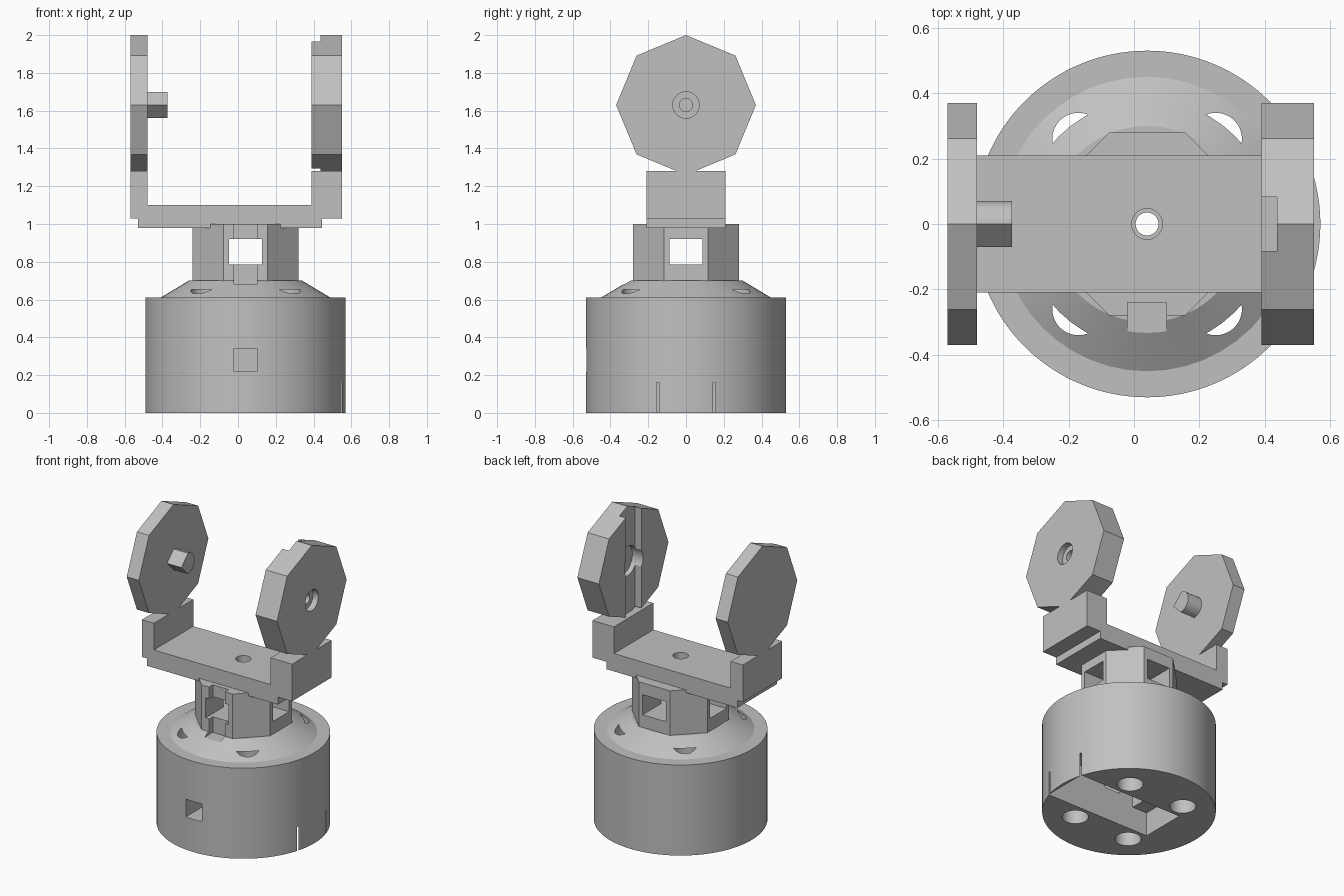
import bpy, bmesh, math
from mathutils import Matrix, Vector

default = bpy.data.objects.get("Cube")
if default:
    bpy.data.objects.remove(default, do_unlink=True)

grey = bpy.data.materials.new("plain_grey")
grey.use_nodes = True
colour = (0.53, 0.53, 0.53, 1)
grey.diffuse_color = colour
grey.node_tree.nodes["Principled BSDF"].inputs["Base Color"].default_value = colour

AXIS = 0.04      # x of the turntable axis
HUB = 1.63       # z of the disc centres


def finish(name, bm):
    bmesh.ops.recalc_face_normals(bm, faces=bm.faces)
    mesh = bpy.data.meshes.new(name)
    bm.to_mesh(mesh)
    bm.free()
    mesh.materials.append(grey)
    obj = bpy.data.objects.new(name, mesh)
    bpy.context.collection.objects.link(obj)
    return obj


def box(name, x, y, z):
    bm = bmesh.new()
    bmesh.ops.create_cube(bm, size=1)
    for v in bm.verts:
        v.co = Vector(r[0] + (c + 0.5) * (r[1] - r[0]) for c, r in zip(v.co, (x, y, z)))
    return finish(name, bm)


def upright(name, x, y, z, r, sides=64, r_top=None, turn=0):
    """Cylinder or cone along z."""
    bm = bmesh.new()
    place = Matrix.Translation((x, y, sum(z) / 2)) @ Matrix.Rotation(turn, 4, 'Z')
    bmesh.ops.create_cone(bm, cap_ends=True, segments=sides, radius1=r,
                          radius2=r if r_top is None else r_top,
                          depth=z[1] - z[0], matrix=place)
    return finish(name, bm)


def extrude_x(name, outline, x):
    """Extrude a (y, z) outline along x."""
    bm = bmesh.new()
    face = bm.faces.new([bm.verts.new((x[0], y, z)) for y, z in outline])
    moved = bmesh.ops.extrude_face_region(bm, geom=[face])["geom"]
    bmesh.ops.translate(bm, vec=(x[1] - x[0], 0, 0),
                        verts=[v for v in moved if isinstance(v, bmesh.types.BMVert)])
    return finish(name, bm)


def ring(r, sides):
    """Outline around the hub with a corner on top."""
    steps = [math.tau * i / sides for i in range(sides)]
    return [(r * math.sin(a), HUB + r * math.cos(a)) for a in steps]


def cut(obj, cutters):
    """Subtract the cutters, bake the result and drop the cutters."""
    for c in cutters:
        c.hide_render = True
        mod = obj.modifiers.new("cut", 'BOOLEAN')
        mod.operation, mod.solver, mod.object = 'DIFFERENCE', 'EXACT', c
    bpy.context.view_layer.update()
    graph = bpy.context.evaluated_depsgraph_get()
    mesh = bpy.data.meshes.new_from_object(obj.evaluated_get(graph))
    obj.modifiers.clear()
    obj.data = mesh
    for c in cutters:
        bpy.data.objects.remove(c, do_unlink=True)
    return obj


def vents():
    return [upright("vent", AXIS + sx * 0.21, sy * 0.26, (-0.1, 0.652), 0.08)
            for sx in (-1, 1) for sy in (-1, 1)]


def bore(r=0.035):
    return upright("bore", AXIS, 0, (-0.1, 1.3), r)


def key_slot():
    return box("key_slot", (AXIS - 0.06, AXIS + 0.06), (-0.5, -0.24), (0.68, 1.2))


# Drum with underside slot, pocket, vertical holes and front port
drum = cut(upright("drum", AXIS, 0, (0, 0.61), 0.53, 128), vents() + [
    bore(),
    box("slot", (-0.23, 0.55), (-0.155, 0.155), (-0.1, 0.16)),
    box("pocket", (-0.12, 0.45), (-0.155, 0.155), (0.1, 0.42)),
    box("port", (AXIS - 0.06, AXIS + 0.06), (-0.7, 0), (0.22, 0.34)),
])

# Sloping shoulder with crescent vents
shoulder = cut(upright("shoulder", AXIS, 0, (0.60, 0.70), 0.467, 48, 0.30),
               vents() + [bore(), key_slot()])

# Octagonal neck with crossing windows
half = 0.087
neck = cut(upright("neck", AXIS, 0, (0.69, 1.0), 0.28 / math.cos(math.pi / 8), 8,
                   turn=math.pi / 8), [
    box("window_x", (-0.6, 0.6), (-half, half), (0.785, 0.92)),
    box("window_y", (AXIS - half, AXIS + half), (-0.6, 0.6), (0.785, 0.92)),
    key_slot(), bore(),
])

# Yoke: cross plate and two posts
cut(box("yoke_plate", (-0.53, 0.445), (-0.21, 0.21), (0.98, 1.10)), [bore(0.047)])
ARMS = {"right": (-0.57, -0.48), "left": (0.39, 0.55)}
discs = {}
for side, span in ARMS.items():
    box(side + "_post", span, (-0.21, 0.21), (1.03, 1.28))
    discs[side] = extrude_x(side + "_disc", ring(0.37, 8), span)

# Left disc: inner groove and recess, through hole, outer counterbore
cut(discs["left"], [
    box("groove", (0.3, 0.437), (-0.083, 0.083), (1.1, 2.2)),
    extrude_x("recess", ring(0.1, 48), (0.3, 0.47)),
    extrude_x("hole", ring(0.035, 32), (0.3, 0.7)),
    extrude_x("counterbore", ring(0.07, 48), (0.51, 0.7)),
])

# Right disc peg: rounded at the back, wedge at the front
peg_outline = [p for p in ring(0.07, 48) if p[0] > -0.001] + [(-0.07, HUB)]
peg = extrude_x("peg", peg_outline, (-0.50, -0.373))

# Smooth the round parts, keeping sharp edges
bpy.ops.object.select_all(action='DESELECT')
for obj in (drum, shoulder, neck, discs["left"], bpy.data.objects["yoke_plate"], peg):
    obj.select_set(True)
bpy.context.view_layer.objects.active = drum
bpy.ops.object.shade_smooth_by_angle(angle=math.radians(25))
